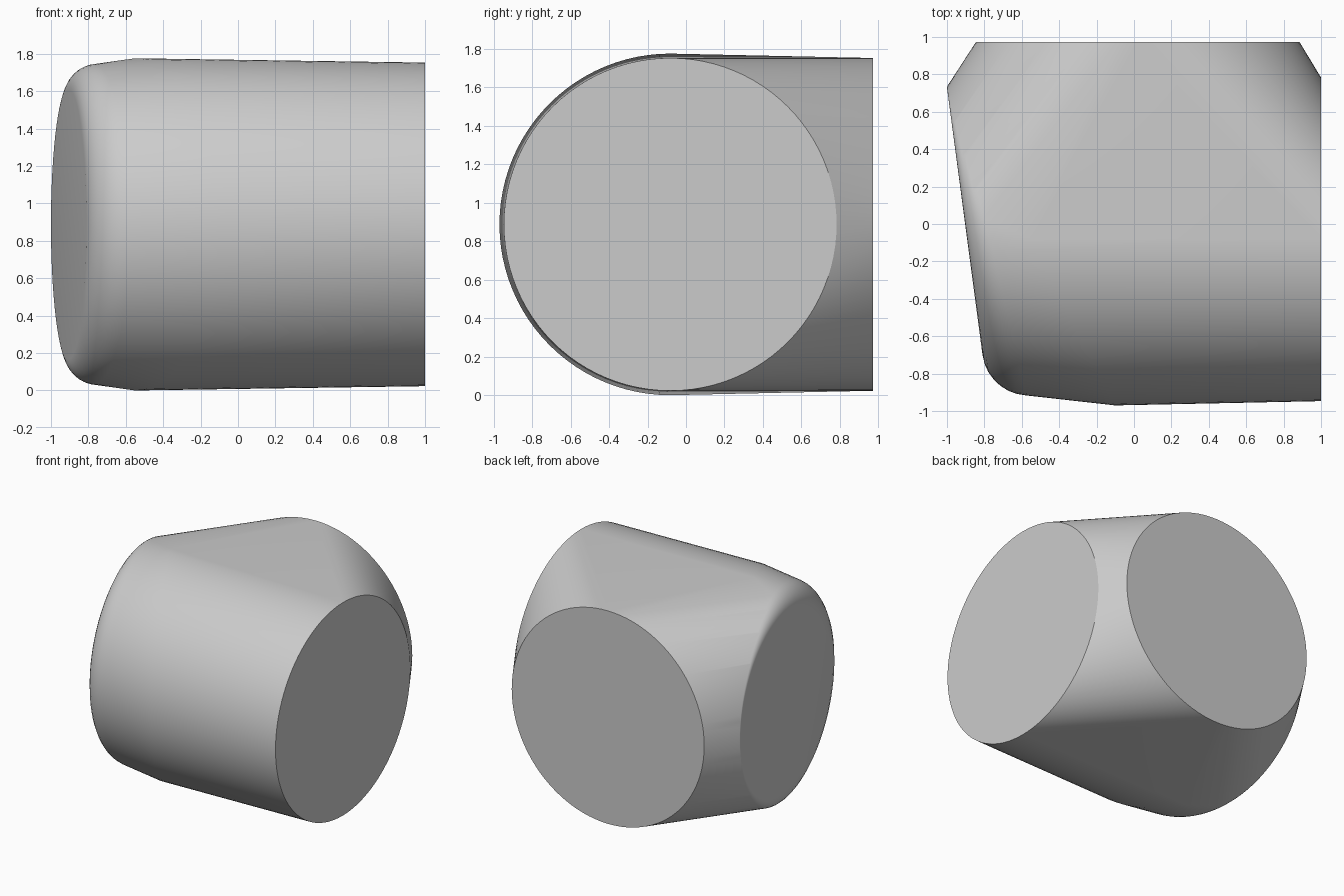
import bpy, bmesh
from math import sin, cos, pi, radians
from mathutils import Vector

cube = bpy.data.objects.get("Cube")
if cube:
    bpy.data.objects.remove(cube, do_unlink=True)

SEGMENTS = 96
MID_Z = 0.891
MOUTH_RADIUS = 0.865
ANGLES = [2 * pi * i / SEGMENTS for i in range(SEGMENTS)]
UP = Vector((0, 0, 1))


def ring(centre, side, radius):
    """Circle of points spanned by a horizontal side direction and up."""
    return [centre + (side * cos(a) + UP * sin(a)) * radius for a in ANGLES]


# Open-end discs on the left and at the back
points = ring(Vector((1, -0.082, MID_Z)), Vector((0, -1, 0)), MOUTH_RADIUS)
points += ring(Vector((0.02, 0.973, MID_Z)), Vector((1, 0, 0)), MOUTH_RADIUS)

# Tilted end disc, with a rounding that fades out toward the back
side = Vector((0.19, -1.43, 0)).normalized()
inward = Vector((-side.y, side.x, 0))
centre = Vector((-0.905, 0.015, MID_Z))
for a in ANGLES:
    radial = side * cos(a) + UP * sin(a)
    fillet = 0.13 + 0.12 * cos(a)
    for step in range(9):
        b = pi / 2 * step / 8
        points.append(centre + radial * (0.721 + fillet * sin(b))
                      + inward * fillet * (1 - cos(b)))

# Slightly swollen bend around the front half
for a in ANGLES:
    if cos(a) > -0.01:
        points.append(Vector((-0.55 + 0.45 * cos(a),
                              -0.082 - 0.888 * cos(a),
                              MID_Z + 0.888 * sin(a))))

# Stretch one skin over all sections
bm = bmesh.new()
for p in points:
    bm.verts.new(p)
bmesh.ops.remove_doubles(bm, verts=bm.verts[:], dist=0.001)
bmesh.ops.convex_hull(bm, input=bm.verts[:])
loose = [v for v in bm.verts if not v.link_faces]
bmesh.ops.delete(bm, geom=loose, context='VERTS')
bmesh.ops.dissolve_limit(bm, angle_limit=radians(0.3),
                         verts=bm.verts[:], edges=bm.edges[:])
bmesh.ops.recalc_face_normals(bm, faces=bm.faces[:])

# Settle the lowest point on the ground
lowest = min(v.co.z for v in bm.verts)
bmesh.ops.translate(bm, vec=(0, 0, -lowest), verts=bm.verts[:])

mesh = bpy.data.meshes.new("elbow_body")
bm.to_mesh(mesh)
bm.free()
body = bpy.data.objects.new("elbow_body", mesh)
bpy.context.collection.objects.link(body)

# Plain grey finish
grey = bpy.data.materials.new("plain grey")
grey.use_nodes = True
colour = (0.6, 0.6, 0.6, 1)
grey.diffuse_color = colour
grey.node_tree.nodes["Principled BSDF"].inputs["Base Color"].default_value = colour
mesh.materials.append(grey)

bpy.ops.object.select_all(action='DESELECT')
body.select_set(True)
bpy.context.view_layer.objects.active = body
bpy.ops.object.shade_smooth_by_angle(angle=radians(30))
